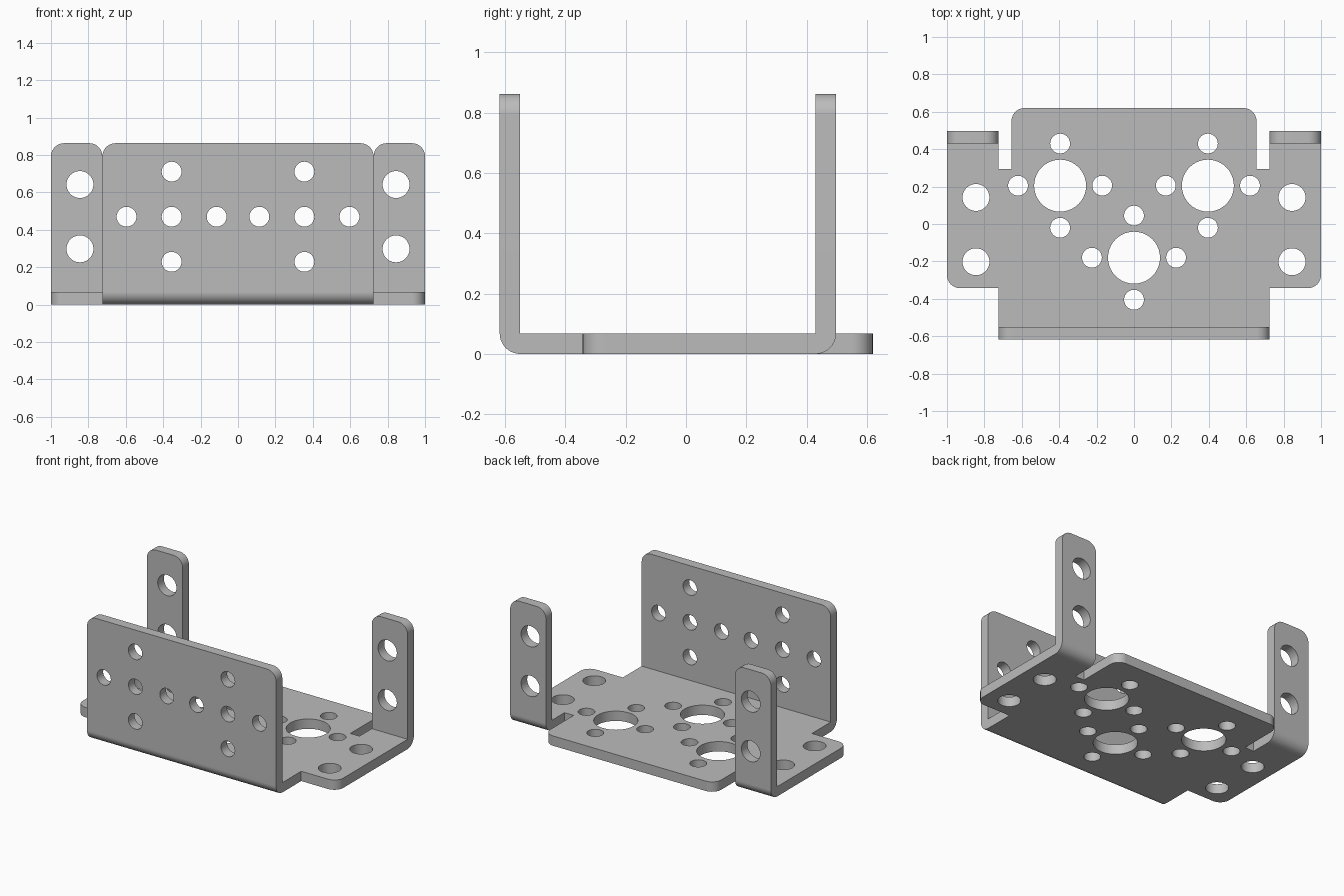
import bpy, bmesh, math
from mathutils import Matrix, Vector

if "Cube" in bpy.data.objects:
    bpy.data.objects.remove(bpy.data.objects["Cube"], do_unlink=True)

T = 0.068            # sheet thickness, also the outer bend radius
TOP = 0.863          # height of the upright flanges
FRONT, BACK = -0.55, 0.43   # inner faces of the upright flanges
W = 0.725            # half width of the front flange, inner edge of the ears
R = 0.07             # corner radius
SMALL, MEDIUM, LARGE = 0.053, 0.072, 0.139


def arc(cx, cy, r, start, sweep, steps):
    return [(cx + r * math.cos(math.radians(start + sweep * i / steps)),
             cy + r * math.sin(math.radians(start + sweep * i / steps)))
            for i in range(steps + 1)]


def circle(x, y, r):
    return arc(x, y, r, 0, 360, 40)[:-1]


def mirrored(half):
    """Close a right-hand outline with its mirror image."""
    return half + [(-x, y) for x, y in reversed(half)]


def plate(outline, holes, matrix, joints):
    """Add an extruded flat sheet to the bracket, left open along its joints."""
    curve = bpy.data.curves.new("sheet_profile", "CURVE")
    curve.dimensions = "2D"
    curve.fill_mode = "BOTH"
    curve.extrude = T / 2
    for loop in [outline] + [circle(*h) for h in holes]:
        spline = curve.splines.new("POLY")
        spline.points.add(len(loop) - 1)
        for point, (x, y) in zip(spline.points, loop):
            point.co = (x, y, 0, 1)
        spline.use_cyclic_u = True
    helper = bpy.data.objects.new("sheet_profile", curve)
    bpy.context.collection.objects.link(helper)
    graph = bpy.context.evaluated_depsgraph_get()
    mesh = bpy.data.meshes.new_from_object(helper.evaluated_get(graph))
    part = bmesh.new()
    part.from_mesh(mesh)
    open_faces = [f for f in part.faces if any(
        all(abs(v.co.y - j) < 1e-4 for v in f.verts) for j in joints)]
    bmesh.ops.delete(part, geom=open_faces, context="FACES")
    part.transform(matrix)
    part.to_mesh(mesh)
    part.free()
    bm.from_mesh(mesh)
    bpy.data.objects.remove(helper)
    bpy.data.curves.remove(curve)
    bpy.data.meshes.remove(mesh)


def bend(x0, x1, y, side):
    """Add a quarter-round bend with a sharp inner corner."""
    profile = [(y + side * c, T + s) for c, s in arc(0, 0, T, -90, 90, 10)]
    ends = [[bm.verts.new((x, p, q)) for p, q in profile] for x in (x0, x1)]
    for i in range(len(profile) - 1):
        bm.faces.new((ends[0][i], ends[0][i + 1], ends[1][i + 1], ends[1][i]))
    for x, ring in zip((x0, x1), ends):
        bm.faces.new([bm.verts.new((x, y, T))] + ring)


def upright(y):
    """Stand a sheet up with its mid-plane at depth y."""
    return Matrix.Translation((0, y, 0)) @ Matrix.Rotation(math.pi / 2, 4, "X")


def flange_outline(x0, x1):
    return ([(x0, T), (x1, T)] + arc(x1 - R, TOP - R, R, 0, 90, 8)
            + arc(x0 + R, TOP - R, R, 90, 90, 8))


bm = bmesh.new()

# Base plate with back tab, slots and side wings
WING, TAB, SLOT, TABTOP = -0.343, 0.655, 0.295, 0.62
half = ([(W, FRONT), (W, WING)] + arc(1 - R, WING + R, R, -90, 90, 8)
        + [(1, BACK), (W, BACK), (W, SLOT), (TAB, SLOT)]
        + arc(TAB - R, TABTOP - R, R, 0, 90, 8))
holes = [(s * 0.845, y, MEDIUM) for s in (-1, 1) for y in (0.142, -0.202)]
for x, y in ((-0.395, 0.205), (0.395, 0.205), (0, -0.18)):
    holes.append((x, y, LARGE))
    holes += [(x + dx, y + dy, SMALL) for dx, dy in
              ((0.225, 0), (-0.225, 0), (0, 0.225), (0, -0.225))]
plate(mirrored(half), holes, Matrix.Translation((0, 0, T / 2)), (FRONT, BACK))

# Front flange
holes = []
for s in (-1, 1):
    holes += [(s * x, 0.47, SMALL) for x in (0.114, 0.355, 0.596)]
    holes += [(s * 0.355, z, SMALL) for z in (0.229, 0.711)]
plate(flange_outline(-W, W), holes, upright(FRONT - T / 2), (T,))
bend(-W, W, FRONT, -1)

# Two upright ears at the back
for x0, x1, cx in ((-1, -W, -0.845), (W, 1, 0.845)):
    plate(flange_outline(x0, x1), [(cx, z, MEDIUM) for z in (0.298, 0.642)],
          upright(BACK + T / 2), (T,))
    bend(x0, x1, BACK, 1)

# Weld the sheet into one bent piece
bmesh.ops.remove_doubles(bm, verts=bm.verts, dist=0.0002)
bmesh.ops.recalc_face_normals(bm, faces=bm.faces)
mesh = bpy.data.meshes.new("mounting_bracket")
bm.to_mesh(mesh)
bm.free()
bracket = bpy.data.objects.new("mounting_bracket", mesh)
bpy.context.collection.objects.link(bracket)

# Plain grey metal
color = (0.5, 0.5, 0.5, 1)
grey = bpy.data.materials.new("grey_metal")
grey.use_nodes = True
grey.diffuse_color = color
grey.node_tree.nodes["Principled BSDF"].inputs["Base Color"].default_value = color
mesh.materials.append(grey)

# Smooth bends and hole walls, crisp sheet edges
bpy.ops.object.select_all(action="DESELECT")
bracket.select_set(True)
bpy.context.view_layer.objects.active = bracket
bpy.ops.object.shade_smooth_by_angle(angle=math.radians(30))
weighted = bracket.modifiers.new("flat_face_normals", "WEIGHTED_NORMAL")
weighted.keep_sharp = True
